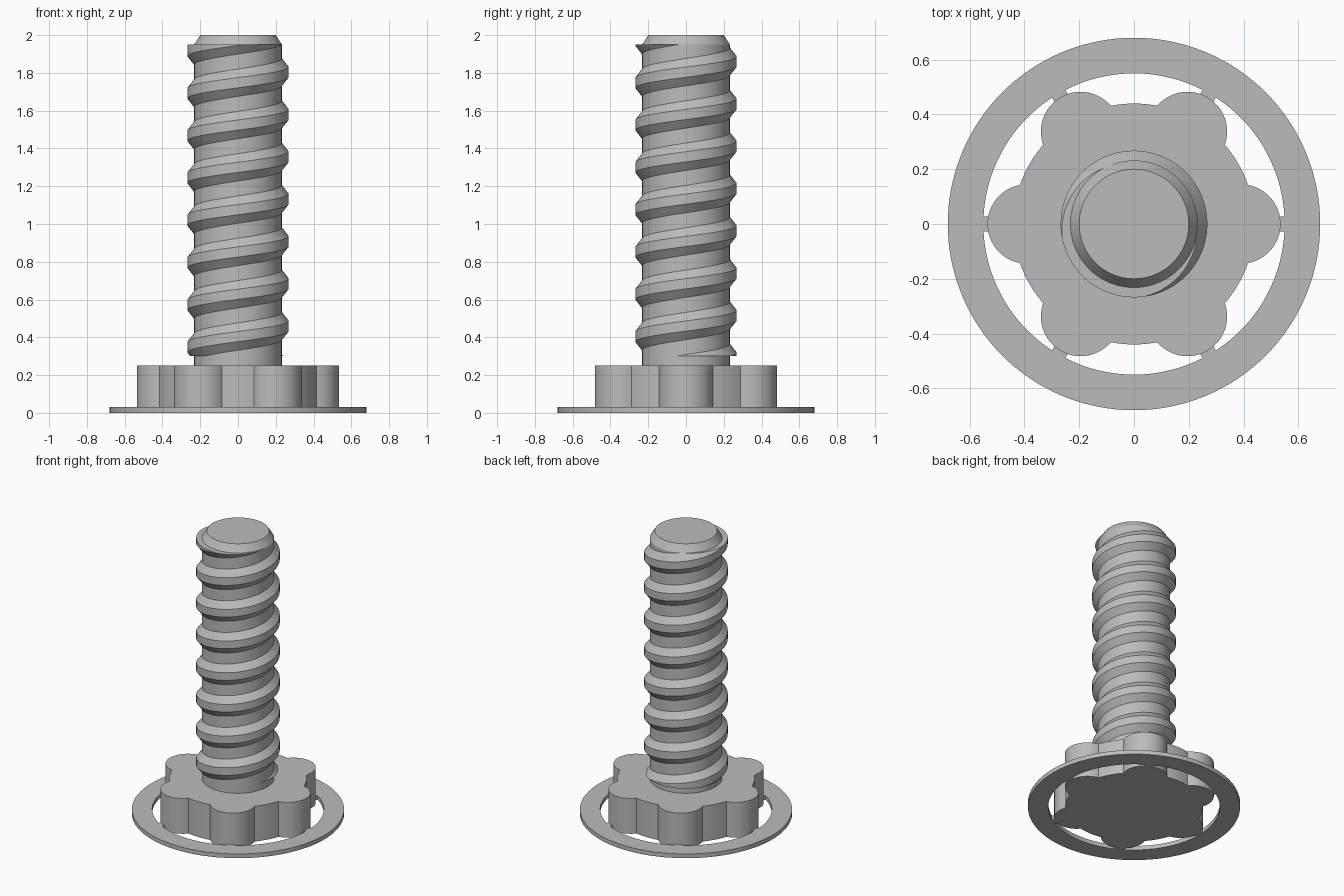
import bpy
import bmesh
from math import sin, cos, pi, tau, acos, atan2, radians
from mathutils import Matrix, Vector

cube = bpy.data.objects.get("Cube")
if cube:
    bpy.data.objects.remove(cube, do_unlink=True)

gray = bpy.data.materials.new("plain_gray")
gray.use_nodes = True
color = (0.5, 0.5, 0.5, 1)
gray.diffuse_color = color
gray.node_tree.nodes["Principled BSDF"].inputs["Base Color"].default_value = color


def finish(name, bm):
    bmesh.ops.recalc_face_normals(bm, faces=bm.faces)
    mesh = bpy.data.meshes.new(name)
    bm.to_mesh(mesh)
    bm.free()
    mesh.materials.append(gray)
    obj = bpy.data.objects.new(name, mesh)
    bpy.context.collection.objects.link(obj)
    bpy.ops.object.select_all(action='DESELECT')
    obj.select_set(True)
    bpy.context.view_layer.objects.active = obj
    bpy.ops.object.shade_smooth_by_angle(angle=radians(25))
    return obj


def lathe(name, profile, closed=False, steps=128):
    """Spin (radius, height) points around z; open profiles get end caps."""
    bm = bmesh.new()
    rings = [[bm.verts.new((r * cos(tau * i / steps), r * sin(tau * i / steps), z))
              for i in range(steps)] for r, z in profile]
    pairs = list(zip(rings, rings[1:]))
    if closed:
        pairs.append((rings[-1], rings[0]))
    else:
        bm.faces.new(rings[0])
        bm.faces.new(rings[-1])
    for a, b in pairs:
        for i in range(steps):
            j = (i + 1) % steps
            bm.faces.new((a[i], a[j], b[j], b[i]))
    return finish(name, bm)


# Base ring
lathe("base_ring", [(0.55, 0), (0.68, 0), (0.68, 0.03), (0.55, 0.03)], closed=True)

# Screw shaft with chamfered tip
SHAFT = 0.232
lathe("shaft", [(SHAFT, 0.24), (SHAFT, 1.95), (0.2, 2.0)])

# Six-lobed knob: round lobes joined by arcs of the hub
HUB, CENTRE, LOBE, HEIGHT = 0.44, 0.39, 0.145, 0.25
meet = acos((HUB**2 + CENTRE**2 - LOBE**2) / (2 * HUB * CENTRE))
sweep = atan2(HUB * sin(meet), HUB * cos(meet) - CENTRE)
outline = []
for k in range(6):
    turn = Matrix.Rotation(k * tau / 6, 3, 'Z')
    for i in range(25):
        a = sweep * (i / 12 - 1)
        outline.append(turn @ Vector((CENTRE + LOBE * cos(a), LOBE * sin(a), 0)))
    for i in range(1, 8):
        a = meet + (tau / 6 - 2 * meet) * i / 8
        outline.append(turn @ Vector((HUB * cos(a), HUB * sin(a), 0)))
bm = bmesh.new()
base = bm.faces.new([bm.verts.new(p) for p in outline])
top = bmesh.ops.extrude_face_region(bm, geom=[base], use_keep_orig=True)
bmesh.ops.translate(bm, vec=(0, 0, HEIGHT),
                    verts=[v for v in top["geom"] if isinstance(v, bmesh.types.BMVert)])
finish("lobed_knob", bm)

# Small tabs that join the lobes to the ring
bm = bmesh.new()
for k in range(6):
    place = (Matrix.Rotation(k * tau / 6, 4, 'Z')
             @ Matrix.Translation((0.54, 0, 0.015))
             @ Matrix.Diagonal((0.03, 0.056, 0.029, 1)))
    bmesh.ops.create_cube(bm, size=1, matrix=place)
finish("ring_tabs", bm)

# Helical thread, trimmed flat at both ends
PITCH, START, STEPS = 0.224, 0.236, 80
tooth = [(0.215, -0.094), (0.268, -0.027), (0.268, 0.027), (0.215, 0.094)]
bm = bmesh.new()
rows = []
for i in range(-STEPS, 9 * STEPS + 1):
    a = tau * i / STEPS
    z = START + PITCH * i / STEPS
    rows.append([bm.verts.new((r * cos(a), r * sin(a), z + h)) for r, h in tooth])
for a, b in zip(rows, rows[1:]):
    for i in range(4):
        j = (i + 1) % 4
        bm.faces.new((a[i], a[j], b[j], b[i]))
for height, normal in ((0.3, -1), (1.95, 1)):
    cut = bmesh.ops.bisect_plane(bm, geom=bm.verts[:] + bm.edges[:] + bm.faces[:],
                                 plane_co=(0, 0, height), plane_no=(0, 0, normal),
                                 clear_outer=True)
    rim = [e for e in cut["geom_cut"] if isinstance(e, bmesh.types.BMEdge)]
    bmesh.ops.triangle_fill(bm, edges=rim, use_beauty=True)
finish("screw_thread", bm)
